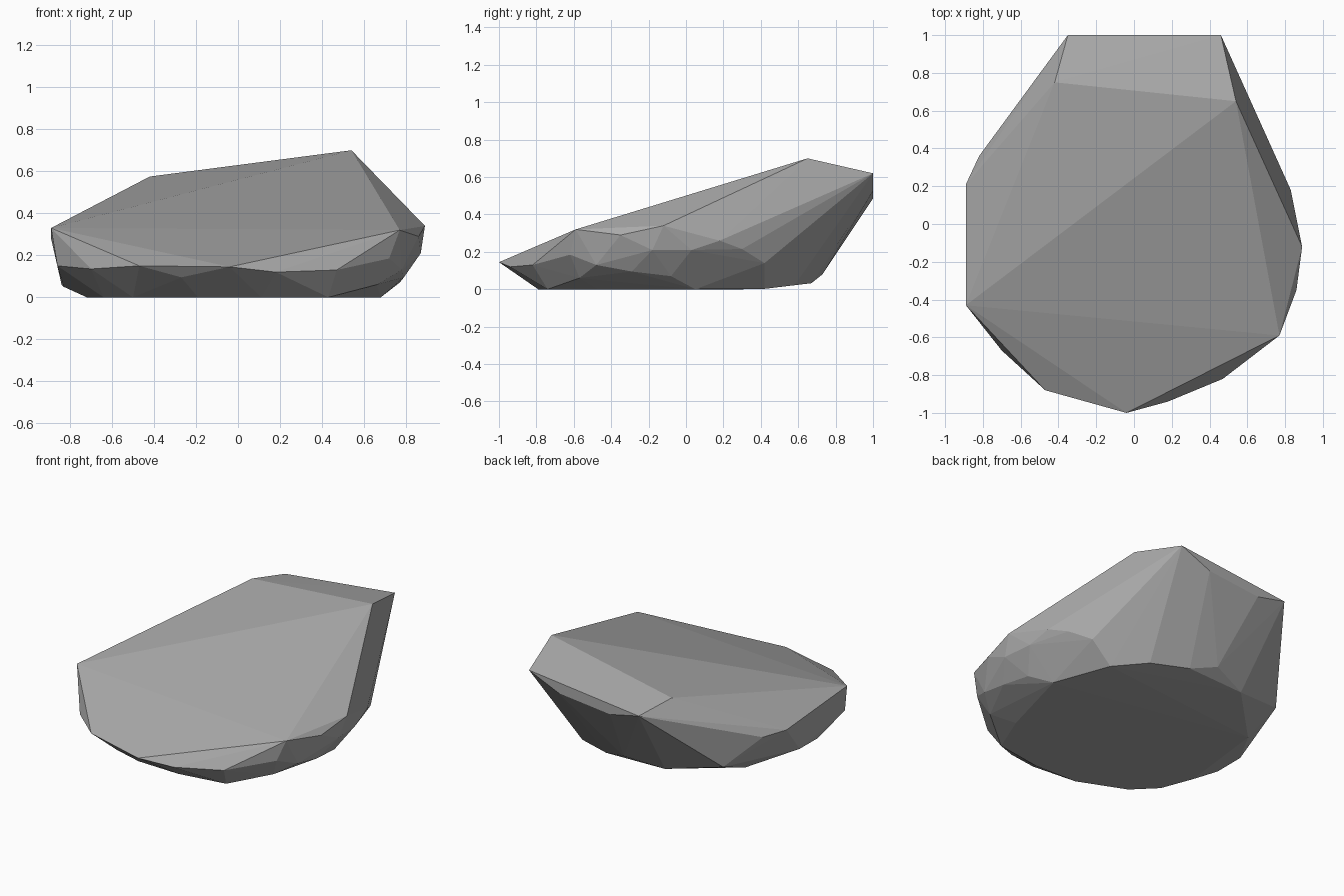
import bpy
import bmesh

# Remove the default object only
default_cube = bpy.data.objects.get("Cube")
if default_cube is not None:
    bpy.data.objects.remove(default_cube, do_unlink=True)


def make_material(name, grey):
    """One plain flat colour, shown both in the viewport and in a render."""
    colour = (grey, grey, grey, 1)
    material = bpy.data.materials.new(name)
    material.use_nodes = True
    material.diffuse_color = colour
    shader = next(node for node in material.node_tree.nodes if node.type == "BSDF_PRINCIPLED")
    shader.inputs["Base Color"].default_value = colour
    shader.inputs["Roughness"].default_value = 1
    return material


def underside_height(y):
    """The underside is nearly flat and curls up slightly towards the back."""
    return 0.12 * max(0, y - 0.4)


# Corners of the sloping top and the raised back lip
crown = [
    (.54, .65, .7), (.46, 1, .62), (-.35, 1, .53), (-.42, .75, .575),
    (.24, 1, .525), (-.14, 1, .485),
    (-.89, -.43, .33), (.77, -.59, .32), (-.04, -1, .145),
]

# Broken edge where the top turns into the sides
shoulder = [
    (.86, -.35, .29), (.89, -.12, .34), (.83, .18, .26), (.77, .3, .215),
    (-.82, .36, .27), (-.89, .21, .28), (-.86, -.45, .15),
    (-.7, -.67, .135), (-.47, -.88, .15), (.18, -.94, .12), (.47, -.82, .13),
]

# Chipped facets between the shoulder and the underside
flank = [
    (.87, -.18, .21), (.85, .03, .21), (.68, .42, .14), (.72, -.62, .185),
    (.78, -.48, .13), (.79, -.29, .095), (.77, -.08, .07), (.66, -.57, .06),
    (-.05, .73, .08), (-.66, .55, .1), (-.84, 0, .06), (-.83, -.2, .05),
    (-.27, -.89, .095),
]

# Outline of the underside
underside = [
    (.68, .05), (.54, .42), (.36, .58), (.12, .67), (-.3, .65), (-.65, .3),
    (-.72, -.3), (-.64, -.51), (-.5, -.65), (-.19, -.78), (.11, -.79),
    (.43, -.74), (.54, -.47),
]


def build_boulder(name, corners, material):
    """Wrap a tight faceted skin around the corner points."""
    mesh = bpy.data.meshes.new(name)
    bm = bmesh.new()
    for corner in corners:
        bm.verts.new(corner)
    bmesh.ops.convex_hull(bm, input=bm.verts[:])
    # Drop any corner that ended up inside the skin
    loose = [vert for vert in bm.verts if not vert.link_faces]
    bmesh.ops.delete(bm, geom=loose, context="VERTS")
    bmesh.ops.recalc_face_normals(bm, faces=bm.faces[:])
    for face in bm.faces:
        face.smooth = False
    bm.to_mesh(mesh)
    bm.free()
    mesh.materials.append(material)
    boulder = bpy.data.objects.new(name, mesh)
    bpy.context.collection.objects.link(boulder)
    return boulder


stone_grey = make_material("stone_grey", 0.4)
base_corners = [(x, y, underside_height(y)) for x, y in underside]
build_boulder("boulder", crown + shoulder + flank + base_corners, stone_grey)
